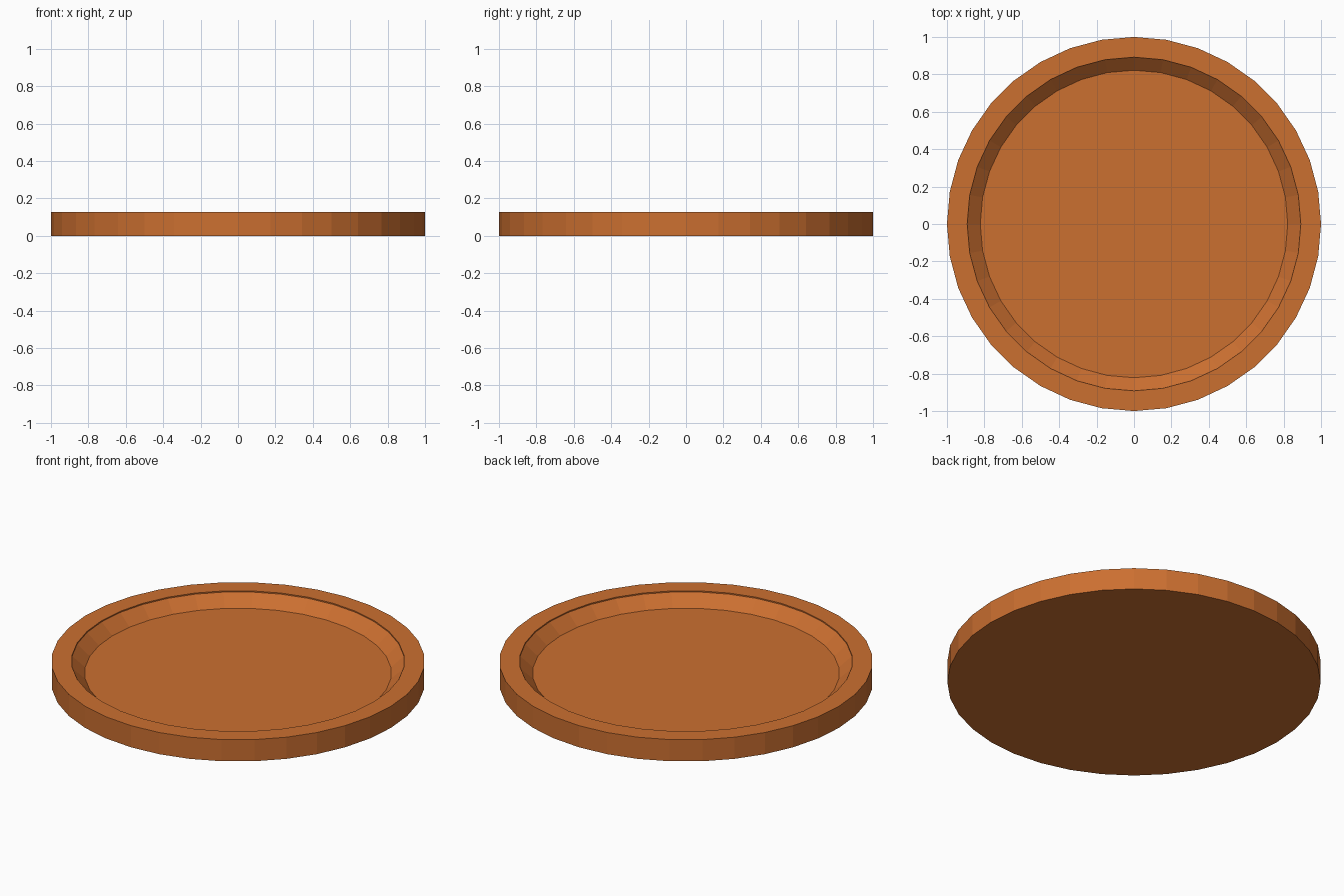
import bpy, bmesh
from math import cos, sin, tau

if "Cube" in bpy.data.objects:
    bpy.data.objects.remove(bpy.data.objects["Cube"])

SIDES = 36

# Cross-section (radius, height): base edge, outer wall, rim, short lip, sloped inner wall
profile = [(1.0, 0.0), (1.0, 0.128), (0.892, 0.128), (0.892, 0.121), (0.822, 0.057)]

bm = bmesh.new()
rings = [[bm.verts.new((r * cos(tau * i / SIDES), r * sin(tau * i / SIDES), z))
          for i in range(SIDES)] for r, z in profile]

# Walls and rim
for a, b in zip(rings, rings[1:]):
    for i in range(SIDES):
        j = (i + 1) % SIDES
        bm.faces.new((a[i], a[j], b[j], b[i]))

# Flat underside and recessed floor
bm.faces.new(rings[0][::-1])
bm.faces.new(rings[-1])
bm.normal_update()

mesh = bpy.data.meshes.new("round_tray")
bm.to_mesh(mesh)
bm.free()
tray = bpy.data.objects.new("round_tray", mesh)
bpy.context.collection.objects.link(tray)

# Orange-brown colour
mat = bpy.data.materials.new("terracotta")
mat.diffuse_color = (0.60, 0.16, 0.03, 1)
mat.use_nodes = True
mat.node_tree.nodes["Principled BSDF"].inputs["Base Color"].default_value = mat.diffuse_color
mesh.materials.append(mat)
